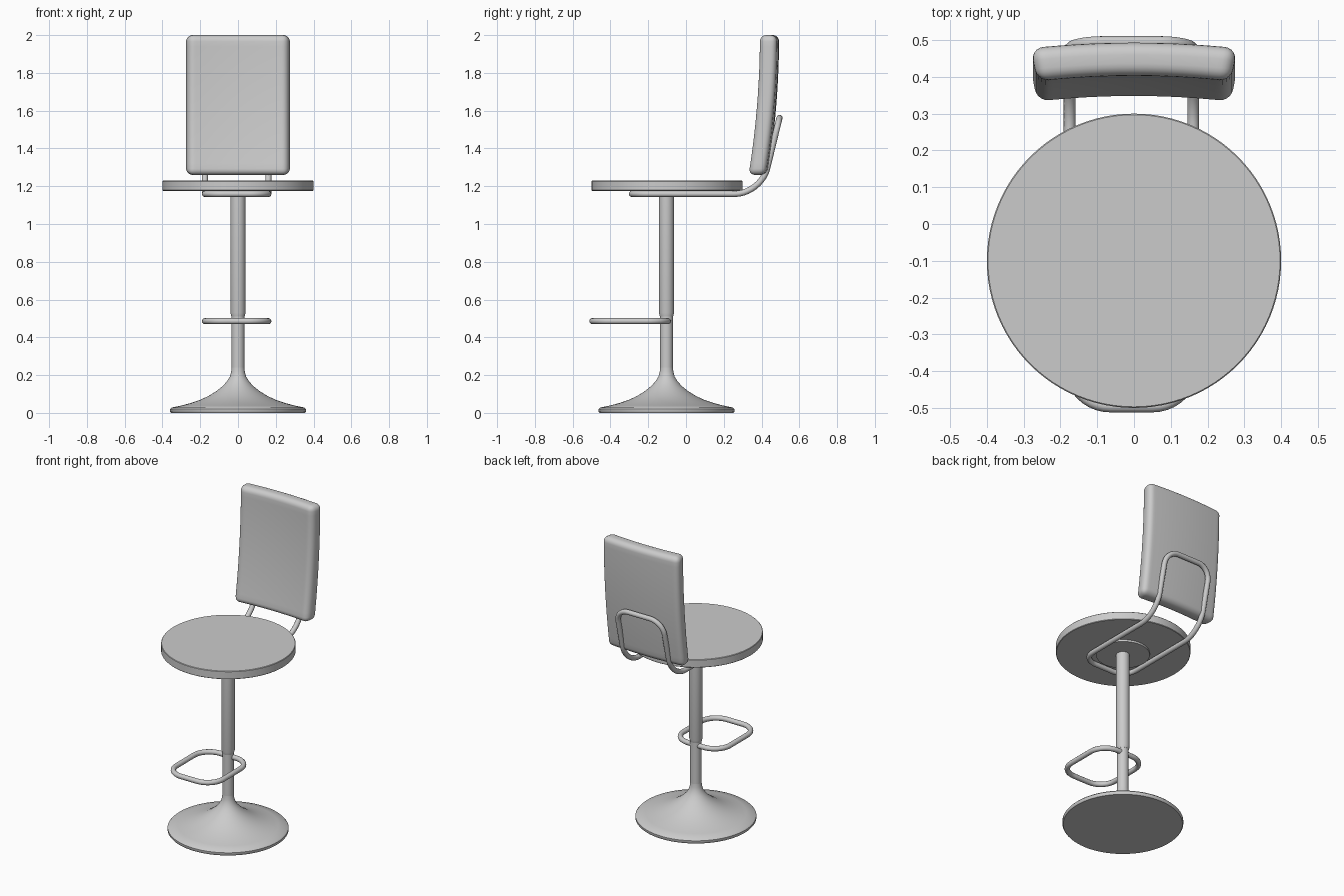
import bpy, bmesh, math
from mathutils import Vector

if "Cube" in bpy.data.objects:
    bpy.data.objects.remove(bpy.data.objects["Cube"], do_unlink=True)

grey = bpy.data.materials.new("plain_grey")
grey.use_nodes = True
grey.diffuse_color = (0.6, 0.6, 0.6, 1)
grey.node_tree.nodes["Principled BSDF"].inputs["Base Color"].default_value = (0.6, 0.6, 0.6, 1)

AXIS_Y = -0.103   # column centre
TUBE_X = -0.007   # centre line of the bent tubes
TUBE_R = 0.016


def finish(ob, angle=40):
    ob.data.materials.clear()
    ob.data.materials.append(grey)
    bpy.ops.object.select_all(action='DESELECT')
    ob.select_set(True)
    bpy.context.view_layer.objects.active = ob
    bpy.ops.object.shade_smooth_by_angle(angle=math.radians(angle))


def add_object(name, bm):
    bmesh.ops.recalc_face_normals(bm, faces=bm.faces[:])
    me = bpy.data.meshes.new(name)
    bm.to_mesh(me)
    bm.free()
    ob = bpy.data.objects.new(name, me)
    bpy.context.collection.objects.link(ob)
    finish(ob)
    return ob


def lathe(name, profile, y, steps=72):
    """Spin a (radius, z) profile round a vertical axis; both ends are capped."""
    bm = bmesh.new()
    rings = []
    for r, z in profile:
        rings.append([bm.verts.new((r * math.cos(a), y + r * math.sin(a), z))
                      for a in (2 * math.pi * i / steps for i in range(steps))])
    for low, high in zip(rings, rings[1:]):
        for i in range(steps):
            j = (i + 1) % steps
            bm.faces.new((low[i], low[j], high[j], high[i]))
    bm.faces.new(rings[0])
    bm.faces.new(rings[-1])
    return add_object(name, bm)


def bent_tube(name, corners, steps=10):
    """Closed round tube through (point, fillet length) corners."""
    path = []
    for i, (p, d) in enumerate(corners):
        p = Vector(p)
        before = (Vector(corners[i - 1][0]) - p).normalized()
        after = (Vector(corners[(i + 1) % len(corners)][0]) - p).normalized()
        a, b = p + before * d, p + after * d
        ha, hb = a.lerp(p, 0.55), b.lerp(p, 0.55)
        for k in range(steps + 1):
            t = k / steps
            s = 1 - t
            path.append(a * s**3 + ha * 3 * s * s * t + hb * 3 * s * t * t + b * t**3)
    cu = bpy.data.curves.new(name, 'CURVE')
    cu.dimensions = '3D'
    cu.bevel_depth = TUBE_R
    cu.bevel_resolution = 4
    sp = cu.splines.new('POLY')
    sp.points.add(len(path) - 1)
    for pt, co in zip(sp.points, path):
        pt.co = (*co, 1)
    sp.use_cyclic_u = True
    ob = bpy.data.objects.new(name, cu)
    bpy.context.collection.objects.link(ob)
    bpy.ops.object.select_all(action='DESELECT')
    ob.select_set(True)
    bpy.context.view_layer.objects.active = ob
    bpy.ops.object.convert(target='MESH')
    finish(bpy.context.view_layer.objects.active, 60)


# Flared foot, sweeping up into the lower column
lathe("base", [(0.355, 0.0), (0.36, 0.006), (0.36, 0.02), (0.352, 0.028), (0.30, 0.039),
               (0.25, 0.052), (0.20, 0.069), (0.155, 0.09), (0.115, 0.115), (0.08, 0.143),
               (0.058, 0.168), (0.043, 0.192), (0.036, 0.218), (0.034, 0.24)], AXIS_Y)

# Column: thin piston below, wider sleeve above
lathe("lower_column", [(0.034, 0.23), (0.034, 0.53)], AXIS_Y, 40)
lathe("upper_column", [(0.035, 0.51), (0.04, 0.53), (0.04, 1.17)], AXIS_Y, 40)

# Mounting plate and round seat
lathe("seat_plate", [(0.16, 1.163), (0.16, 1.18)], AXIS_Y)
lathe("seat", [(0.397, 1.176), (0.4, 1.179), (0.4, 1.226), (0.397, 1.229)], -0.1, 96)

# Footrest loop
hw = 0.168
bent_tube("footrest", [((TUBE_X + sx * hw, y, 0.486), 0.11)
                       for sx, y in ((-1, -0.496), (1, -0.496), (1, -0.096), (-1, -0.096))])

# Loop running under the seat and up behind the backrest
half = [((-0.287, 1.159), 0.1), ((0.397, 1.159), 0.14), ((0.495, 1.562), 0.09)]
left = [((TUBE_X + hw, y, z), d) for (y, z), d in half]
right = [((TUBE_X - hw, y, z), d) for (y, z), d in reversed(half)]
bent_tube("backrest_support", left + right)

# Backrest: rounded slab, sliced, then curved in both directions
Z0, Z1, HALF_W, THICK = 1.26, 2.0, 0.272, 0.09
bm = bmesh.new()
bmesh.ops.create_cube(bm, size=1)
for v in bm.verts:
    v.co = Vector((v.co.x * 2 * HALF_W, v.co.y * THICK, (Z0 + Z1) / 2 + v.co.z * (Z1 - Z0)))
bmesh.ops.bevel(bm, geom=bm.edges[:], offset=0.033, segments=5, profile=0.5, affect='EDGES')
for i in range(1, 12):
    for co, no in (((-HALF_W + 2 * HALF_W * i / 12, 0, 0), (1, 0, 0)),
                   ((0, 0, Z0 + (Z1 - Z0) * i / 12), (0, 0, 1))):
        bmesh.ops.bisect_plane(bm, geom=bm.verts[:] + bm.edges[:] + bm.faces[:],
                               plane_co=co, plane_no=no)
for v in bm.verts:
    x, d, z = v.co
    t = (z - Z0) / (Z1 - Z0)
    y = 0.388 + 0.06 * (1 - (1 - t) ** 2) - 0.015 * (x / HALF_W) ** 2 + d
    v.co = (x * (1 + 0.7 * d), y, z)
add_object("backrest", bm)
